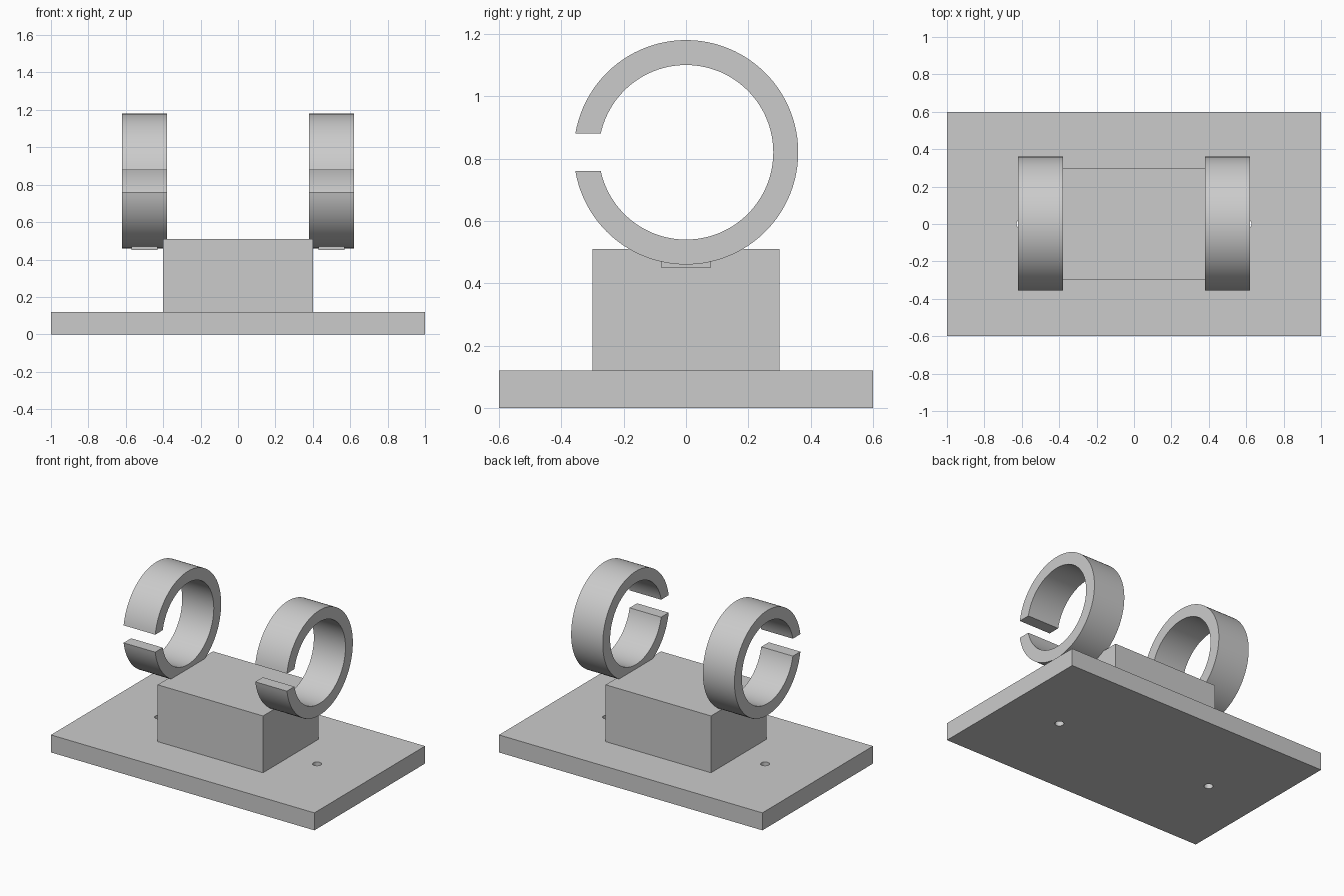
import bpy, bmesh, math
from mathutils import Vector

if "Cube" in bpy.data.objects:
    bpy.data.objects.remove(bpy.data.objects["Cube"], do_unlink=True)

grey = bpy.data.materials.new("plain grey")
grey.use_nodes = True
COLOUR = (0.6, 0.6, 0.6, 1)
grey.diffuse_color = COLOUR
grey.node_tree.nodes["Principled BSDF"].inputs["Base Color"].default_value = COLOUR


def finish(name, bm):
    bmesh.ops.recalc_face_normals(bm, faces=bm.faces[:])
    mesh = bpy.data.meshes.new(name)
    bm.to_mesh(mesh)
    bm.free()
    mesh.materials.append(grey)
    obj = bpy.data.objects.new(name, mesh)
    bpy.context.collection.objects.link(obj)
    return obj


def box(name, low, high):
    low, high = Vector(low), Vector(high)
    bm = bmesh.new()
    bmesh.ops.create_cube(bm, size=1)
    bmesh.ops.scale(bm, vec=high - low, verts=bm.verts)
    bmesh.ops.translate(bm, vec=(low + high) / 2, verts=bm.verts)
    return finish(name, bm)


def clip_ring(name, x, width=0.24, z=0.82, outer=0.36, inner=0.28, gap=0.12, steps=96):
    """C-shaped ring, open to the front with level gap faces."""
    bm = bmesh.new()
    rows = []
    for i in range(steps + 1):
        row = []
        for r in (outer, inner):
            start = math.asin(gap / 2 / r)
            a = start + (math.tau - 2 * start) * i / steps
            row.append(bm.verts.new((x - width / 2, -r * math.cos(a), z + r * math.sin(a))))
        rows.append(row)
    for a, b in zip(rows, rows[1:]):
        bm.faces.new((a[0], b[0], b[1], a[1]))
    result = bmesh.ops.extrude_face_region(bm, geom=bm.faces[:])
    moved = [v for v in result["geom"] if isinstance(v, bmesh.types.BMVert)]
    bmesh.ops.translate(bm, vec=(width, 0, 0), verts=moved)
    ring = finish(name, bm)
    bpy.ops.object.select_all(action="DESELECT")
    ring.select_set(True)
    bpy.context.view_layer.objects.active = ring
    bpy.ops.object.shade_smooth_by_angle(angle=math.radians(30))
    return ring


# Base plate and central block
base = box("base_plate", (-1, -0.6, 0), (1, 0.6, 0.12))
box("center_block", (-0.4, -0.3, 0.12), (0.4, 0.3, 0.51))

for side, sign in (("left", 1), ("right", -1)):
    # Open ring with a small pad under it
    x = 0.5 * sign
    clip_ring(side + "_clip_ring", x)
    box(side + "_ring_pad", (x - 0.07, -0.08, 0.45), (x + 0.07, 0.08, 0.5))

    # Screw hole through the base
    bm = bmesh.new()
    bmesh.ops.create_cone(bm, cap_ends=True, segments=32, radius1=0.028, radius2=0.028, depth=0.4)
    bmesh.ops.translate(bm, vec=(0.6 * sign, 0, 0.06), verts=bm.verts)
    cutter = finish(side + "_hole_cutter", bm)
    cutter.hide_render = True
    cutter.hide_viewport = True
    cut = base.modifiers.new(side + "_screw_hole", "BOOLEAN")
    cut.operation = "DIFFERENCE"
    cut.solver = "EXACT"
    cut.object = cutter
